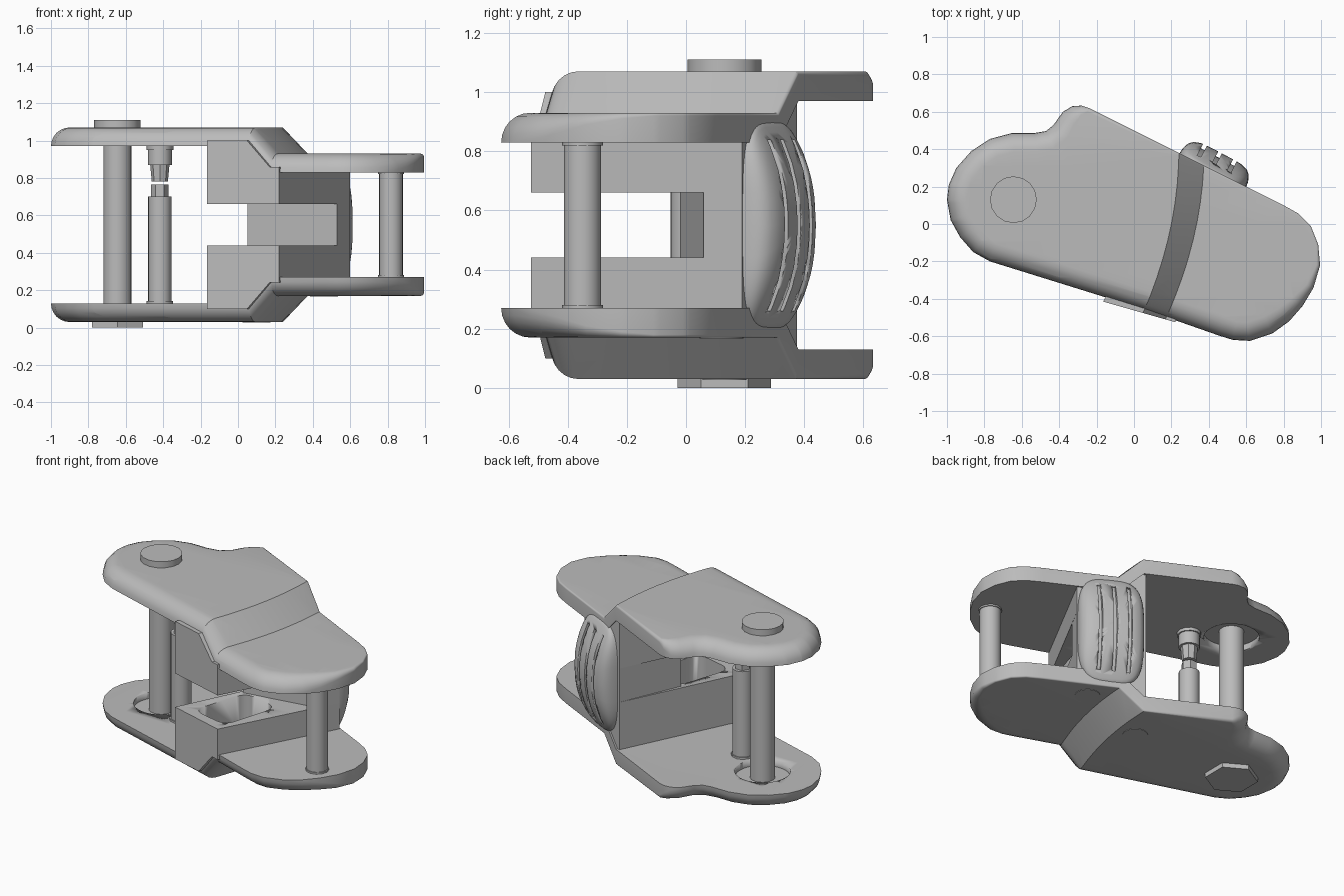
import bpy, bmesh, math
from mathutils import Vector

if "Cube" in bpy.data.objects:
    bpy.data.objects.remove(bpy.data.objects["Cube"])

grey = bpy.data.materials.new("plain grey")
grey.use_nodes = True
grey.diffuse_color = (0.5, 0.5, 0.5, 1)
grey.node_tree.nodes["Principled BSDF"].inputs["Base Color"].default_value = (0.5, 0.5, 0.5, 1)

MID = 0.55  # height of the symmetry plane


def finish(bm, name, loc=(0, 0, 0), angle=32, helper=False):
    bmesh.ops.recalc_face_normals(bm, faces=bm.faces)
    mesh = bpy.data.meshes.new(name)
    bm.to_mesh(mesh)
    bm.free()
    mesh.materials.append(grey)
    ob = bpy.data.objects.new(name, mesh)
    ob.location = loc
    bpy.context.collection.objects.link(ob)
    bpy.ops.object.select_all(action='DESELECT')
    ob.select_set(True)
    bpy.context.view_layer.objects.active = ob
    bpy.ops.object.shade_smooth_by_angle(angle=math.radians(angle))
    if helper:
        ob.hide_render = ob.hide_viewport = True
    return ob


def loft(bm, rings):
    """Skin a stack of equal closed rings and cap both ends."""
    loops = [[bm.verts.new(p) for p in ring] for ring in rings]
    n = len(loops[0])
    for a, b in zip(loops, loops[1:]):
        for i in range(n):
            j = (i + 1) % n
            bm.faces.new((a[i], a[j], b[j], b[i]))
    caps = [bm.faces.new(loops[0][::-1]), bm.faces.new(loops[-1])]
    bmesh.ops.triangulate(bm, faces=caps)
    return bm


def prism(pts, z0, z1):
    return loft(bmesh.new(), [[(x, y, z) for x, y in pts] for z in (z0, z1)])


def step_down(bm, width=0.135, drop=0.14):
    """Cut a curved band across the part and lower everything right of it."""
    def bend(y):
        return 0.2 + 0.2 * y - 0.25 * y * y

    def cut(co, no):
        bmesh.ops.bisect_plane(bm, geom=bm.verts[:] + bm.edges[:] + bm.faces[:],
                               plane_co=co, plane_no=no, dist=1e-5)
    for i in range(-5, 4):
        cut((0, i / 10 + 0.013, 0), (0, 1, 0))
    for v in bm.verts:
        v.co.x -= bend(v.co.y)
    cut((0, 0, 0), (1, 0, 0))
    cut((width, 0, 0), (1, 0, 0))
    for v in bm.verts:
        if v.co.z > 0.3:
            v.co.z -= drop * min(max(v.co.x / width, 0), 1)
        v.co.x += bend(v.co.y)


def boolean(ob, cutter):
    m = ob.modifiers.new("cut", 'BOOLEAN')
    m.object = cutter
    m.solver = 'EXACT'


def mirror(ob):
    m = ob.modifiers.new("mirror", 'MIRROR')
    m.use_axis = (False, False, True)


def rod(name, x, y, z0, z1, r, sides=24, r2=None, turn=0.0, helper=False):
    bm = bmesh.new()
    rings = []
    for z, rad in ((z0, r), (z1, r if r2 is None else r2)):
        rings.append([(x + rad * math.cos(turn + i * math.tau / sides),
                       y + rad * math.sin(turn + i * math.tau / sides), z) for i in range(sides)])
    return finish(loft(bm, rings), name, helper=helper)


# Side plates: outline points with the rounding radius of the outer edge
outline = [(-1, .13, .1), (-.98, .02, .1), (-.93, -.07, .1), (-.86, -.15, .1), (-.77, -.2, .1),
           (-.4, -.315, .1), (.05, -.455, .1), (.45, -.595, .1), (.53, -.62, .1), (.62, -.625, .1),
           (.74, -.585, .1), (.83, -.52, .09), (.9, -.44, .07), (.96, -.34, .04), (.995, -.22, .02),
           (.985, -.11, .01), (.945, -.01, .01), (.88, .055, .01), (.8, .1, .01), (.25, .375, .01),
           (-.24, .62, .02), (-.28, .633, .05), (-.33, .63, .08), (-.38, .6, .09), (-.43, .53, .1),
           (-.47, .497, .1), (-.53, .487, .1), (-.65, .487, .1), (-.77, .455, .1), (-.87, .39, .1),
           (-.95, .3, .1), (-.99, .21, .1)]
inward = []
for i, p in enumerate(outline):
    a, b = Vector(outline[i - 1][:2]), Vector(outline[(i + 1) % len(outline)][:2])
    d = (b - a).normalized()
    inward.append(Vector((-d.y, d.x)))
rings = [[(x, y, 0.42) for x, y, r in outline]]
for k in range(7):
    t = k / 6 * math.pi / 2
    rings.append([(x + n.x * r * (1 - math.cos(t)), y + n.y * r * (1 - math.cos(t)),
                   0.5201 - r * (1 - math.sin(t))) for (x, y, r), n in zip(outline, inward)])
bm = loft(bmesh.new(), rings)
bmesh.ops.remove_doubles(bm, verts=bm.verts, dist=0.0002)
step_down(bm)
plates = finish(bm, "side_plates", (0, 0, MID))
PIN = (-0.645, 0.13)
recess = rod("pin_recess_cutter", *PIN, 0.95, 1.01, 0.165, 32, helper=True)
boolean(plates, recess)
mirror(plates)

# Centre block: two jaws joined by a web at the back
corners = [(-.165, -.415), (.22, -.525), (.6, .19), (.22, .375)]
bm = prism(corners, 0.11, 0.45)
step_down(bm)
jaws = finish(bm, "jaws", (0, 0, MID), 20)
pocket_pts = []
quad = [Vector(p) for p in ((-.05, -.385), (.22, -.45), (.33, -.075), (.07, -.015))]
for i, c in enumerate(quad):
    a = c + (quad[i - 1] - c).normalized() * 0.08
    b = c + (quad[(i + 1) % 4] - c).normalized() * 0.08
    for k in range(6):
        s = k / 5
        pocket_pts.append(tuple(a * (1 - s) ** 2 + c * 2 * s * (1 - s) + b * s * s))
pocket = finish(prism(pocket_pts, 0.05, 0.3), "jaw_pocket_cutter", (0, 0, MID), helper=True)
boolean(jaws, pocket)
mirror(jaws)
web = finish(prism([(.05, -.02), (.53, .06), corners[2], corners[3]], -0.11, 0.11),
             "back_web", (0, 0, MID), 20)

# Thumb grip: arched pad with three long grooves
ORIGIN, ALONG, OUT = Vector((.42, .285, MID)), Vector((.885, -.466, 0)), Vector((.466, .885, 0))


def on_grip(u, v, h):
    return ORIGIN + ALONG * u + OUT * h + Vector((0, 0, v))


def arch(v):
    return 0.018 + 0.087 * (1 - (v / 0.355) ** 2)


def sgnpow(c, e):
    return math.copysign(abs(c) ** e, c)


rings = []
for s, base in ((1, True), (1, False), (.985, False), (.95, False), (.9, False), (.8, False),
                (.6, False), (.4, False), (.2, False), (.03, False)):
    ring = []
    for i in range(48):
        t = i * math.tau / 48
        u, v = 0.2 * s * sgnpow(math.cos(t), 0.55), 0.35 * s * sgnpow(math.sin(t), 0.55)
        ring.append(on_grip(u, v, -0.05 if base else arch(v) * math.sqrt(1 - s ** 6)))
    rings.append(ring)
grip = finish(loft(bmesh.new(), rings), "thumb_grip")
bm = bmesh.new()
for u in (-0.1, -0.01, 0.08):
    vs = [-0.29 + 0.58 * i / 16 for i in range(17)]
    loft(bm, [[on_grip(u + w, v, arch(v) - 0.028) for v in vs]
              + [on_grip(u + w, v, arch(v) + 0.06) for v in reversed(vs)] for w in (-.011, .011)])
boolean(grip, finish(bm, "grip_groove_cutter", helper=True))

# Pivot pin with round head on top and hexagonal head below
rod("pivot_pin", *PIN, 0.02, 1.08, 0.075)
rod("pivot_pin_head", *PIN, 1.06, 1.11, 0.125, 16)
rod("pivot_pin_hex_head", *PIN, 0, 0.05, 0.158, 6, turn=math.pi / 6)

# Guide pin at the far end, with small collars
END = (0.818, -0.35)
rod("end_pin", *END, 0.25, 0.85, 0.063)
for z in (0.26, 0.82):
    rod("end_pin_collar", *END, z, z + 0.02, 0.07, 12)

# Two-part set screw
SCREW = (-0.418, 0.01)
rod("screw_post", *SCREW, 0.12, 0.7, 0.062)
rod("screw_post_collar", *SCREW, 0.12, 0.142, 0.07, 12)
rod("screw_hex_tip", *SCREW, 0.69, 0.765, 0.047, 6)
rod("screw_bit", *SCREW, 0.78, 0.875, 0.043, 8, 0.052)
rod("screw_socket", *SCREW, 0.87, 0.95, 0.064, 12)
rod("screw_flange", *SCREW, 0.95, 0.98, 0.072, 12)

# Flush screw heads on the underside
for x, y, z in ((0.1, 0.13, 0.03), (0.46, 0.12, 0.17)):
    rod("underside_screw", x, y, z - 0.003, z + 0.02, 0.075)
